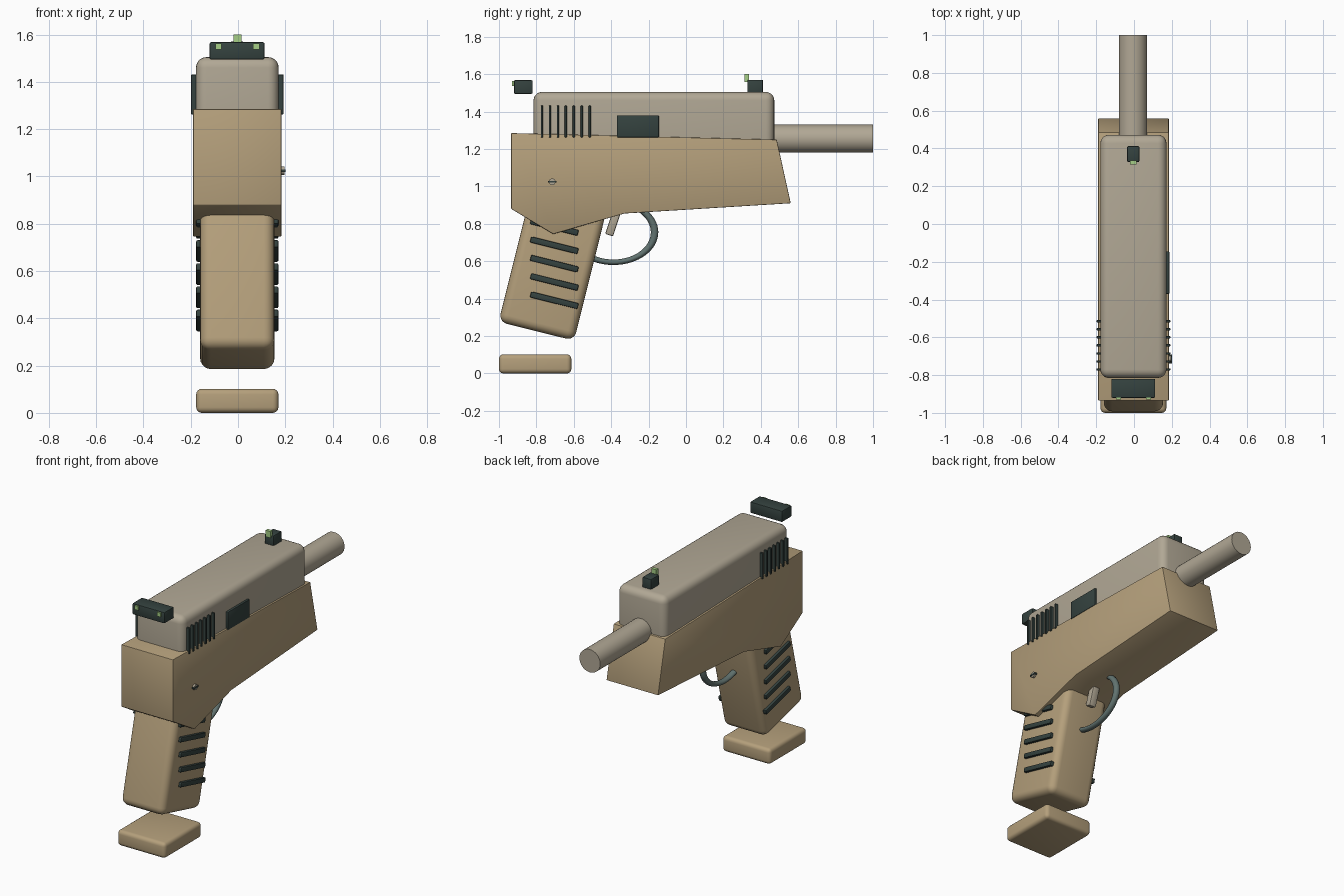
import bpy, math
from mathutils import Vector

if "Cube" in bpy.data.objects:
    bpy.data.objects.remove(bpy.data.objects["Cube"])

CX = -0.003               # centre plane of the body
TILT = math.radians(14)   # rake of the grip


def material(name, rgb):
    m = bpy.data.materials.new(name)
    m.diffuse_color = (*rgb, 1)
    m.use_nodes = True
    m.node_tree.nodes["Principled BSDF"].inputs["Base Color"].default_value = m.diffuse_color
    return m


TAN = material("tan", (0.46, 0.35, 0.20))
STONE = material("stone", (0.44, 0.39, 0.30))
DARK = material("dark", (0.035, 0.055, 0.05))
STEEL = material("steel", (0.12, 0.17, 0.16))
GREEN = material("green", (0.38, 0.62, 0.24))


def finish(ob, name, mat, bevel=0, segments=4):
    ob.name = name
    ob.data.materials.append(mat)
    if bevel:
        mod = ob.modifiers.new("bevel", 'BEVEL')
        mod.width, mod.segments = bevel, segments
    bpy.ops.object.select_all(action='DESELECT')
    ob.select_set(True)
    bpy.context.view_layer.objects.active = ob
    if bevel:
        bpy.ops.object.modifier_apply(modifier="bevel")
    bpy.ops.object.shade_smooth_by_angle(angle=math.radians(35))
    return ob


def box(name, x, y, z, mat, bevel=0, tilt=0, segments=4):
    """Box from (min, max) ranges, optionally raked about x."""
    r = (x, y, z)
    bpy.ops.mesh.primitive_cube_add(size=1, location=[sum(a) / 2 for a in r])
    ob = bpy.context.object
    ob.scale = [a[1] - a[0] for a in r]
    bpy.ops.object.transform_apply(location=False, rotation=False, scale=True)
    ob.rotation_euler.x = -tilt
    return finish(ob, name, mat, bevel, segments)


def cylinder(name, radius, depth, loc, rot, mat, verts=32):
    bpy.ops.mesh.primitive_cylinder_add(vertices=verts, radius=radius,
                                        depth=depth, location=loc, rotation=rot)
    return finish(bpy.context.object, name, mat)


# Frame: side profile extruded across x
profile = [(-0.935, 1.285), (0.485, 1.25), (0.56, 0.91),
           (-0.33, 0.855), (-0.71, 0.745), (-0.935, 0.88)]
n = len(profile)
verts = [(CX + s * 0.187, y, z) for s in (-1, 1) for y, z in profile]
faces = [tuple(range(n)), tuple(range(2 * n - 1, n - 1, -1))]
faces += [(i, i + n, (i + 1) % n + n, (i + 1) % n) for i in range(n)]
mesh = bpy.data.meshes.new("frame")
mesh.from_pydata(verts, [], faces)
frame = bpy.data.objects.new("frame", mesh)
bpy.context.collection.objects.link(frame)
finish(frame, "frame", TAN, 0.004, 2)

# Slide and barrel
box("slide", (-0.178, 0.172), (-0.815, 0.472), (1.12, 1.505), STONE, 0.045, segments=5)
cylinder("barrel", 0.075, 0.70, (CX - 0.002, 0.65, 1.255), (math.pi / 2, 0, 0), STONE)

# Ejection port on the right only, serrations on both sides
box("ejection_port", (0.155, 0.187), (-0.37, -0.145), (1.262, 1.38), DARK, 0.004, segments=2)
for side, xr in (("left", (-0.198, -0.165)), ("right", (0.16, 0.192))):
    for i in range(7):
        y = -0.77 + i * 0.0425
        box(f"serration_{side}_{i}", xr, (y - 0.006, y + 0.006), (1.262, 1.432), DARK, 0.002, segments=1)

# Sights
box("rear_sight", (-0.12, 0.112), (-0.92, -0.82), (1.495, 1.568), DARK, 0.006, segments=2)
for x in (CX - 0.08, CX + 0.08):
    box("rear_sight_dot", (x - 0.013, x + 0.013), (-0.93, -0.912), (1.537, 1.563), GREEN)
box("front_sight", (-0.036, 0.028), (0.328, 0.412), (1.49, 1.57), DARK, 0.006, segments=2)
box("front_sight_dot", (-0.02, 0.014), (0.314, 0.336), (1.558, 1.6), GREEN)

# Slotted frame pin
cylinder("frame_pin", 0.018, 0.03, (0.182, -0.715, 1.025), (0, math.pi / 2, 0), STONE, 20)
box("pin_slot", (0.18, 0.2), (-0.738, -0.692), (1.02, 1.03), DARK)

# Raked grip with ribs on both sides
base = Vector((-0.80, 0.226))
mid = base + 0.36 * Vector((math.sin(TILT), math.cos(TILT)))
box("grip", (-0.16, 0.154), (mid.x - 0.208, mid.x + 0.208),
    (mid.y - 0.36, mid.y + 0.36), TAN, 0.045, TILT, 5)
for side, xr in (("left", (-0.177, -0.145)), ("right", (0.14, 0.171))):
    for i in range(5):
        z = 0.783 - i * 0.098
        box(f"grip_rib_{side}_{i}", xr, (-0.835, -0.573), (z - 0.016, z + 0.016), DARK, 0.006, TILT, 2)

# Floating base plate
box("base_plate", (-0.177, 0.171), (-1.0, -0.613), (0, 0.102), TAN, 0.024)

# Trigger guard: oval ring whose back and top sink into the body
bpy.ops.mesh.primitive_torus_add(major_segments=64, minor_segments=16,
                                 major_radius=0.22, minor_radius=0.02,
                                 location=(CX, -0.388, 0.755),
                                 rotation=(0, math.pi / 2, 0))
guard = bpy.context.object
guard.scale.x = 0.73
finish(guard, "trigger_guard", STEEL)

# Trigger
box("trigger", (CX - 0.025, CX + 0.025), (-0.406, -0.362), (0.735, 0.91), STONE, 0.008, math.radians(18), 2)
